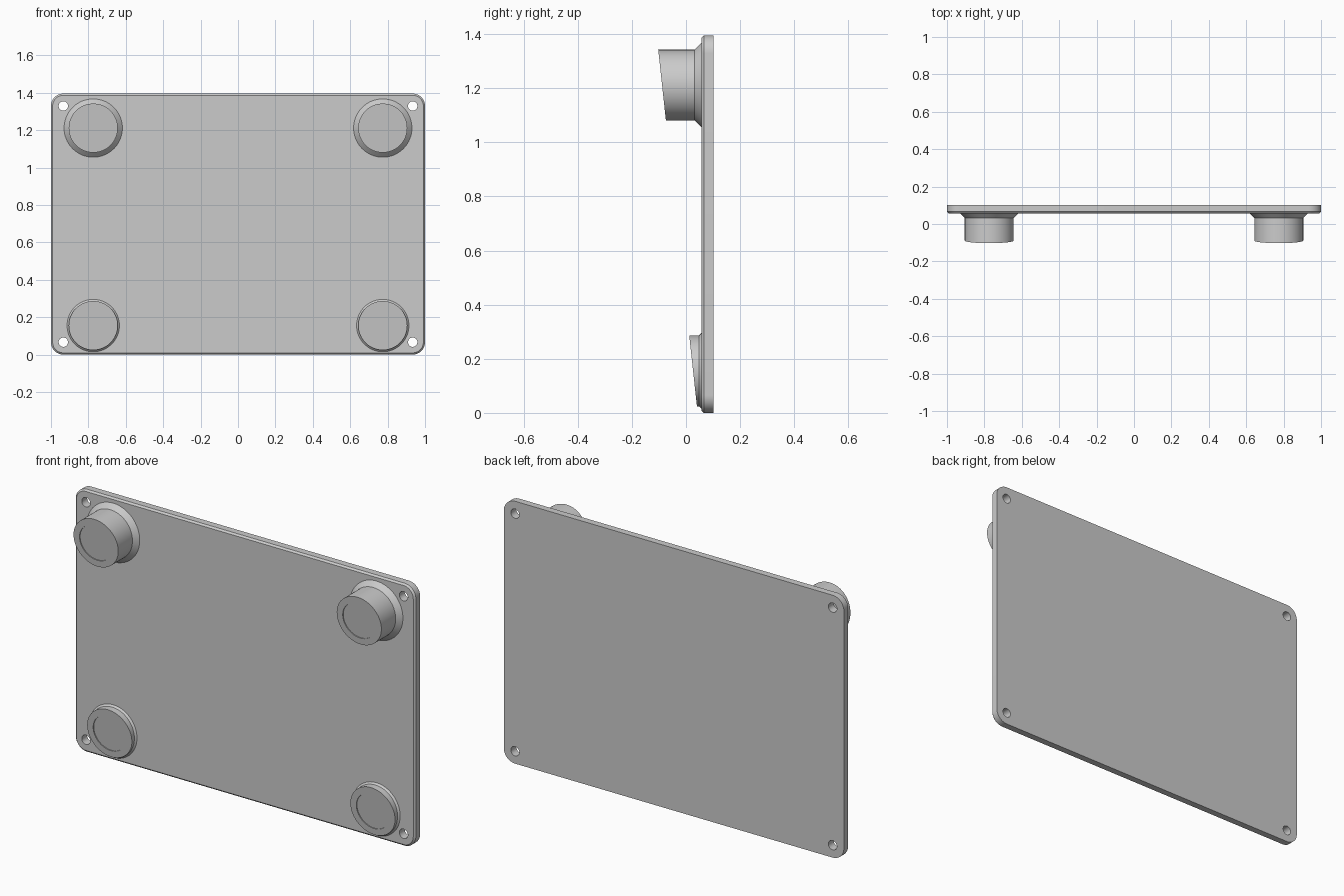
import bpy, bmesh, math

if "Cube" in bpy.data.objects:
    bpy.data.objects.remove(bpy.data.objects["Cube"])

H = 1.395                      # plate height
Y_BACK, Y_FACE = 0.102, 0.057  # back and front faces of the plate
CORNER, CHAMFER = 0.066, 0.009


def tilt(z):
    """Y of the common sloping plane on which all feet end."""
    return 0.043 - 0.1085 * z


def skin(name, rings):
    """Closed solid lofted through equal-length rings, capped at both ends."""
    bm = bmesh.new()
    loops = [[bm.verts.new(p) for p in r] for r in rings]
    n = len(loops[0])
    for a, b in zip(loops, loops[1:]):
        for i in range(n):
            j = (i + 1) % n
            bm.faces.new((a[i], a[j], b[j], b[i]))
    bm.faces.new(loops[0])
    bm.faces.new(loops[-1])
    bmesh.ops.recalc_face_normals(bm, faces=bm.faces[:])
    me = bpy.data.meshes.new(name)
    bm.to_mesh(me)
    bm.free()
    ob = bpy.data.objects.new(name, me)
    bpy.context.collection.objects.link(ob)
    return ob


def circle(cx, cz, r, y, n=64):
    """Ring in XZ; y is a number or a function of z."""
    pts = []
    for i in range(n):
        a = 2 * math.pi * i / n
        z = cz + r * math.sin(a)
        pts.append((cx + r * math.cos(a), y(z) if callable(y) else y, z))
    return pts


def rounded_rect(inset, y, steps=12):
    r = CORNER - inset
    pts = []
    for k, (sx, sz) in enumerate(((1, 1), (-1, 1), (-1, -1), (1, -1))):
        for i in range(steps + 1):
            a = math.pi / 2 * (k + i / steps)
            pts.append((sx * (1 - CORNER) + r * math.cos(a), y,
                        H / 2 + sz * (H / 2 - CORNER) + r * math.sin(a)))
    return pts


def smooth(ob):
    bpy.ops.object.select_all(action='DESELECT')
    ob.select_set(True)
    bpy.context.view_layer.objects.active = ob
    bpy.ops.object.shade_smooth_by_angle(angle=math.radians(30))


# Plate: rounded corners, chamfered front edge
plate = skin("base_plate", [rounded_rect(0, Y_BACK),
                            rounded_rect(0, Y_FACE + CHAMFER),
                            rounded_rect(CHAMFER, Y_FACE)])

# Screw holes through the four corners
for sx in (-1, 1):
    for z in (CORNER, H - CORNER):
        cutter = skin("hole_cutter", [circle(sx * (1 - CORNER), z, 0.025, y, 32)
                                      for y in (0.0, 0.2)])
        mod = plate.modifiers.new("screw_hole", 'BOOLEAN')
        mod.operation = 'DIFFERENCE'
        mod.solver = 'EXACT'
        mod.object = cutter
        bpy.context.view_layer.objects.active = plate
        bpy.ops.object.modifier_apply(modifier=mod.name)
        bpy.data.objects.remove(cutter)
smooth(plate)

# Feet: flared base, slanted end and shallow pad recess
for row, z, flare in (("upper", 1.211, 0.025), ("lower", 0.155, 0.009)):
    for side, sx in (("left", -1), ("right", 1)):
        x, r, pad, depth = sx * 0.774, 0.131, 0.096, 0.005
        foot = skin(f"{row}_foot_{side}", [
            circle(x, z, r + flare, Y_FACE + 0.004),
            circle(x, z, r + flare, Y_FACE),
            circle(x, z, r, Y_FACE - flare),
            circle(x, z, r, tilt),
            circle(x, z, pad, tilt),
            circle(x, z, pad, lambda v: tilt(v) + depth)])
        smooth(foot)
